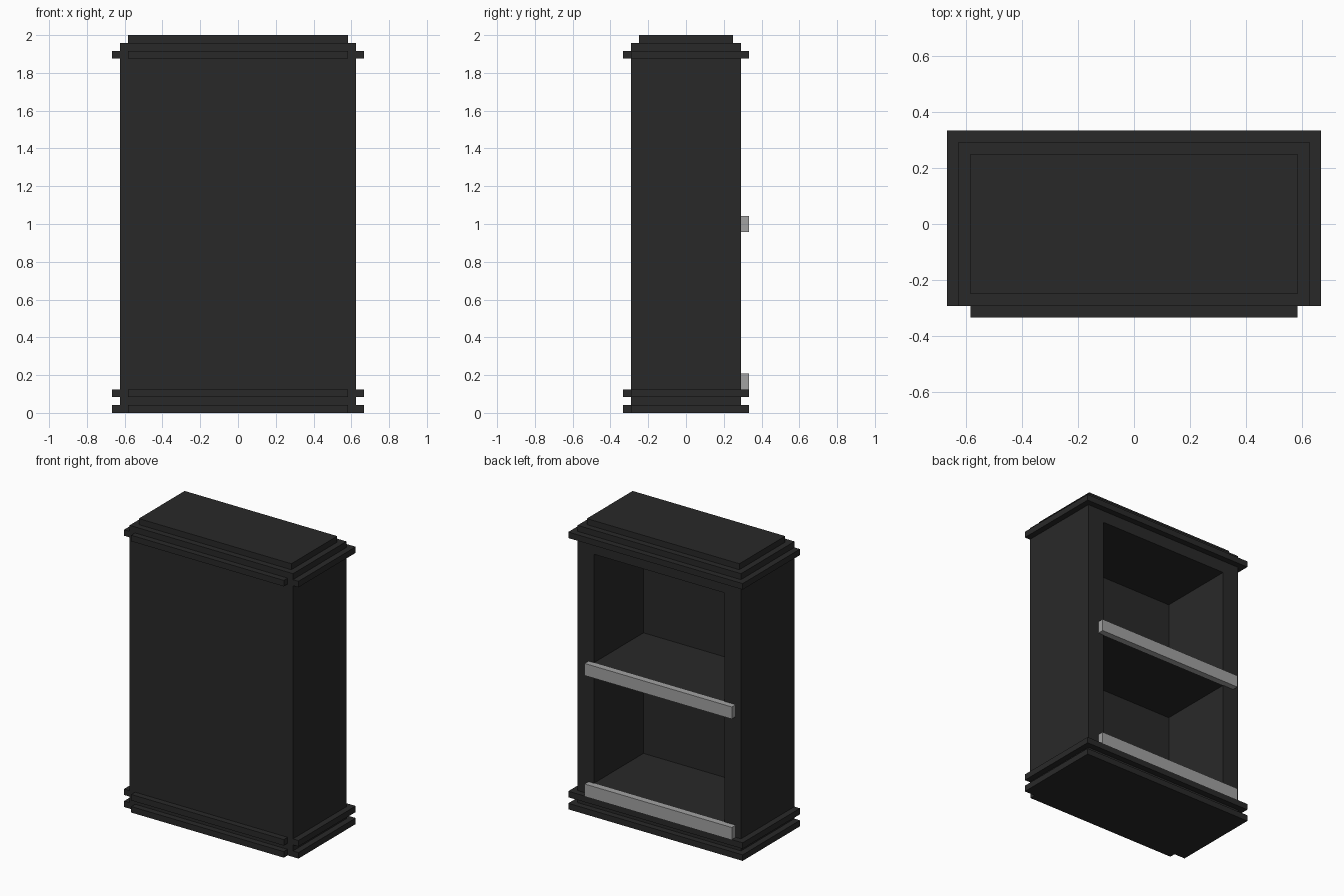
import bpy
import bmesh
from mathutils import Vector

if "Cube" in bpy.data.objects:
    bpy.data.objects.remove(bpy.data.objects["Cube"], do_unlink=True)

U = 1 / 24  # building module: the cabinet is 48 modules tall


def make_material(name, grey):
    mat = bpy.data.materials.new(name)
    mat.use_nodes = True
    colour = (grey, grey, grey, 1)
    mat.diffuse_color = colour
    bsdf = next(n for n in mat.node_tree.nodes if n.type == 'BSDF_PRINCIPLED')
    bsdf.inputs["Base Color"].default_value = colour
    return mat


charcoal = make_material("charcoal", 0.022)
mid_grey = make_material("mid grey", 0.36)


def box(name, lo, hi, mat=charcoal):
    """Box between two corners given in modules."""
    bm = bmesh.new()
    bmesh.ops.create_cube(bm, size=1)
    for v in bm.verts:
        v.co = Vector([(lo[i] if v.co[i] < 0 else hi[i]) * U for i in range(3)])
    mesh = bpy.data.meshes.new(name)
    bm.to_mesh(mesh)
    bm.free()
    mesh.materials.append(mat)
    obj = bpy.data.objects.new(name, mesh)
    bpy.context.collection.objects.link(obj)
    return obj


# Carcass with two compartments cut in from the back
body = box("cabinet_body", (-15, -7, 0), (15, 7, 47))
for level, z in (("lower", 5), ("upper", 25)):
    cutter = box(level + "_compartment_cutter", (-12, -6, z), (12, 9, z + 18))
    cut = body.modifiers.new(level + " compartment", 'BOOLEAN')
    cut.operation = 'DIFFERENCE'
    cut.solver = 'EXACT'
    cut.object = cutter
    cutter.display_type = 'WIRE'
    cutter.hide_render = True

# Stepped cap
box("top_cap", (-14, -6, 47), (14, 6, 48))

# Moulding bands: notched at the front corners, closed at the back
for level, z in (("foot", 0), ("lower", 2), ("upper", 45)):
    box(level + "_front_trim", (-14, -8, z), (14, -7, z + 1))
    box(level + "_back_trim", (-16, 7, z), (16, 8, z + 1))
    for side, x in (("left", 15), ("right", -16)):
        box(f"{level}_{side}_trim", (x, -7, z), (x + 1, 7, z + 1))

# Shelf edge rails
for level, z in (("lower", 3), ("upper", 23)):
    box(level + "_shelf_rail", (-14, 7, z), (13, 8, z + 2), mid_grey)
